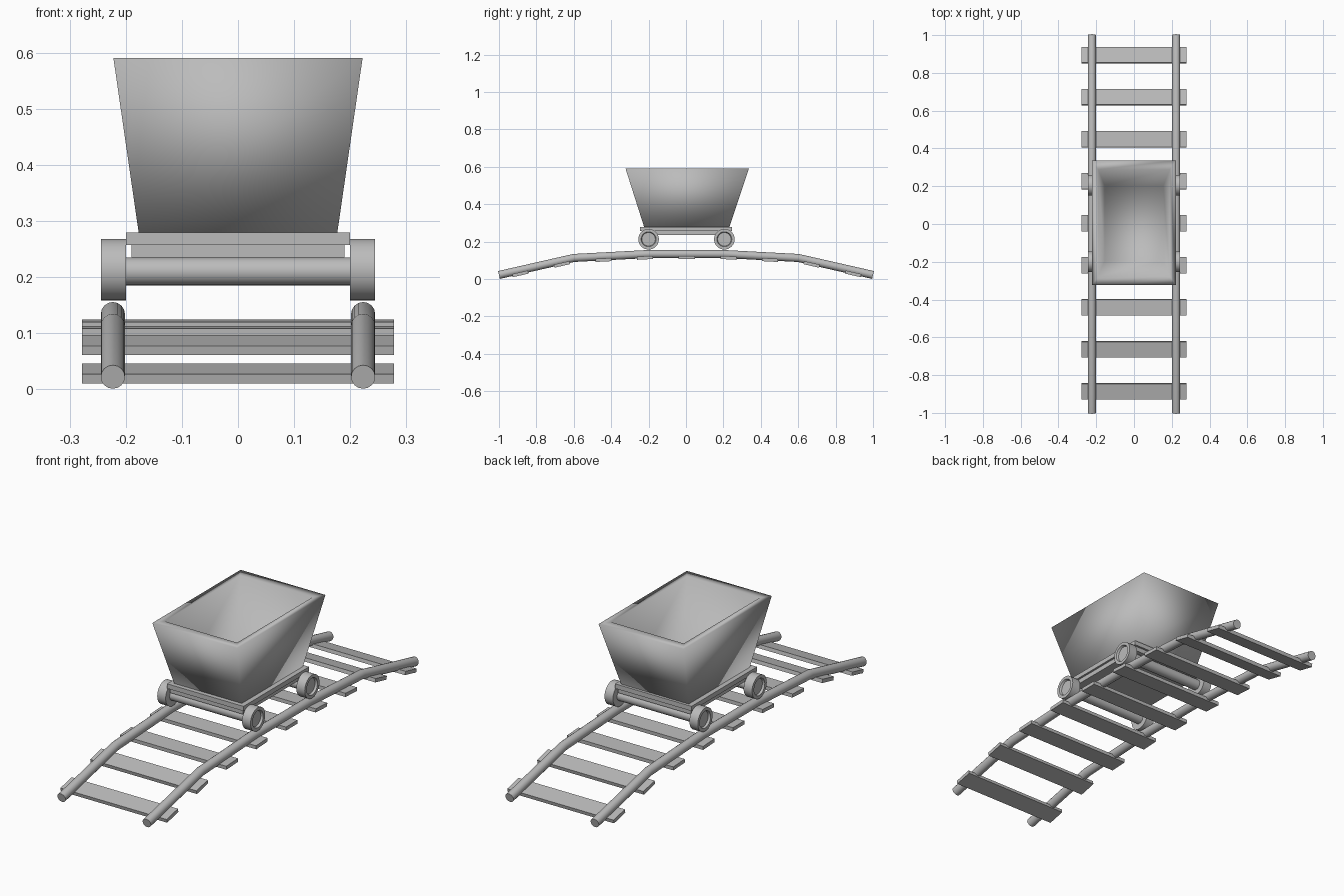
import bpy, bmesh, math
from mathutils import Vector, Matrix

if "Cube" in bpy.data.objects:
    bpy.data.objects.remove(bpy.data.objects["Cube"])

grey = bpy.data.materials.new("plain grey")
grey.diffuse_color = (0.5, 0.5, 0.5, 1)
grey.use_nodes = True
grey.node_tree.nodes["Principled BSDF"].inputs["Base Color"].default_value = grey.diffuse_color


def finish(name, bm, smooth=None):
    """Turn a bmesh into a named object; smooth = 'all', 'angle' or None."""
    bmesh.ops.recalc_face_normals(bm, faces=bm.faces)
    me = bpy.data.meshes.new(name)
    bm.to_mesh(me)
    bm.free()
    me.materials.append(grey)
    ob = bpy.data.objects.new(name, me)
    bpy.context.collection.objects.link(ob)
    if smooth == 'all':
        me.shade_smooth()
    elif smooth == 'angle':
        bpy.ops.object.select_all(action='DESELECT')
        ob.select_set(True)
        bpy.context.view_layer.objects.active = ob
        bpy.ops.object.shade_smooth_by_angle(angle=math.radians(40))
    return ob


def box(name, centre, size, tilt=0, smooth=None):
    bm = bmesh.new()
    bmesh.ops.create_cube(bm, size=1, matrix=Matrix.Translation(centre)
                          @ Matrix.Rotation(tilt, 4, 'X') @ Matrix.Diagonal((*size, 1)))
    return finish(name, bm, smooth)


def loft(bm, rings):
    """Bridge equal-length vertex rings and cap both ends."""
    vs = [[bm.verts.new(p) for p in r] for r in rings]
    n = len(vs[0])
    for a, b in zip(vs, vs[1:]):
        for i in range(n):
            bm.faces.new((a[i], a[(i + 1) % n], b[(i + 1) % n], b[i]))
    bm.faces.new(vs[0])
    bm.faces.new(vs[-1])


def circle(r, n):
    return [(r * math.cos(2 * math.pi * i / n), r * math.sin(2 * math.pi * i / n)) for i in range(n)]


# Track centre line (y, z)
PATH = [(-1, 0.022), (-0.6, 0.113), (-0.2, 0.134), (0.2, 0.134), (0.6, 0.113), (1, 0.022)]


def track(y):
    for (y0, z0), (y1, z1) in zip(PATH, PATH[1:]):
        if y <= y1:
            s = (z1 - z0) / (y1 - y0)
            return z0 + s * (y - y0), math.atan(s)


# Bent round rails
for side, x in (("left", -0.223), ("right", 0.223)):
    rings = []
    for i, (y, z) in enumerate(PATH):
        before = Vector(PATH[i]) - Vector(PATH[max(i - 1, 0)])
        after = Vector(PATH[min(i + 1, 5)]) - Vector(PATH[i])
        t = (before.normalized() + after.normalized()).normalized()
        rings.append([(x + a, y - t.y * b, z + t.x * b) for a, b in circle(0.0215, 16)])
    bm = bmesh.new()
    loft(bm, rings)
    finish(side + "_rail", bm, 'angle')

# Sleepers following the track slope
for i in range(9):
    y = (i - 4) * 0.2225
    z, tilt = track(y)
    box(f"sleeper_{i + 1}", (0, y + 0.004, z - 0.019), (0.556, 0.086, 0.017), tilt)

# Chassis: deck with a slightly set-back lower plate
box("chassis_deck", (0, 0, 0.268), (0.4, 0.49, 0.022))
box("chassis_plate", (0, 0, 0.246), (0.38, 0.47, 0.022))

# Axles and wheels with dished outer faces
for end, y in (("front", -0.2), ("back", 0.205)):
    bm = bmesh.new()
    loft(bm, [[(x, y + a, 0.21 + b) for a, b in circle(0.025, 20)] for x in (-0.205, 0.205)])
    finish(end + "_axle", bm, 'angle')
    for side, s in (("left", -1), ("right", 1)):
        bm = bmesh.new()
        loft(bm, [[(s * x, y + a, 0.213 + b) for a, b in circle(r, 32)]
                  for x, r in ((0.2, 0.055), (0.244, 0.055), (0.244, 0.040), (0.234, 0.036))])
        finish(f"{end}_{side}_wheel", bm, 'angle')


# Tapered open bucket with thick walls
def rect(hx, y0, y1, z):
    return [(-hx, y0, z), (hx, y0, z), (hx, y1, z), (-hx, y1, z)]


bm = bmesh.new()
loft(bm, [rect(0.177, -0.224, 0.232, 0.279), rect(0.222, -0.323, 0.336, 0.59),
          rect(0.19, -0.278, 0.288, 0.59), rect(0.155, -0.195, 0.203, 0.30)])
finish("bucket", bm, 'all')
